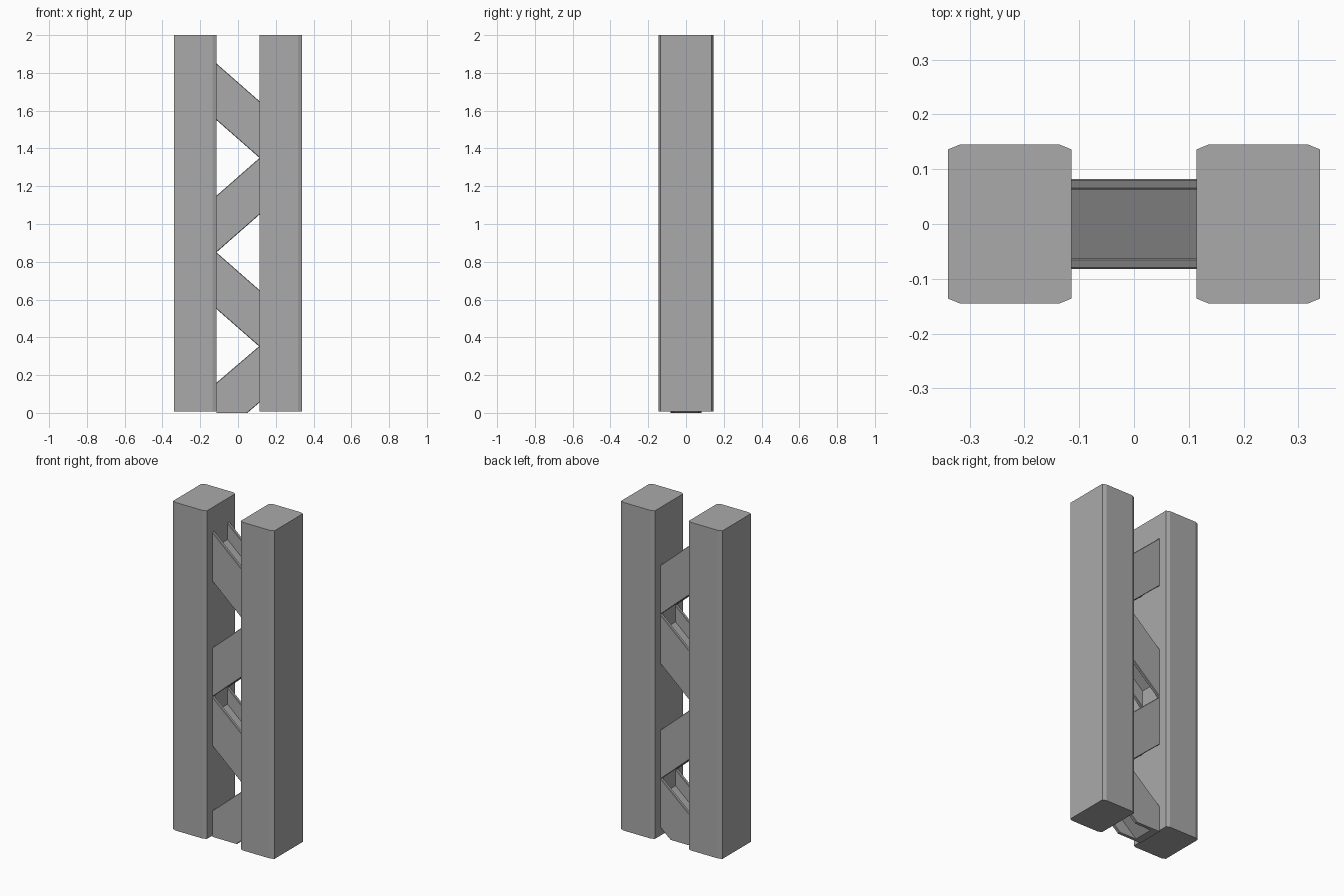
import bpy, bmesh

cube = bpy.data.objects.get("Cube")
if cube:
    bpy.data.objects.remove(cube)

steel = bpy.data.materials.new("grey steel")
steel.use_nodes = True
GREY = (0.4, 0.4, 0.4, 1)
steel.diffuse_color = GREY
steel.node_tree.nodes["Principled BSDF"].inputs["Base Color"].default_value = GREY

INNER, OUTER = 0.114, 0.34   # faces of the posts along x


def sweep(name, ring_a, ring_b, floor=None):
    """Solid between two matching outlines, optionally cut flat at a height."""
    bm = bmesh.new()
    a = [bm.verts.new(p) for p in ring_a]
    b = [bm.verts.new(p) for p in ring_b]
    n = len(a)
    bm.faces.new(a)
    bm.faces.new(b[::-1])
    for i in range(n):
        j = (i + 1) % n
        bm.faces.new((a[i], b[i], b[j], a[j]))
    if floor is not None:
        cut = bmesh.ops.bisect_plane(
            bm, geom=bm.verts[:] + bm.edges[:] + bm.faces[:],
            plane_co=(0, 0, floor), plane_no=(0, 0, -1), clear_outer=True)
        edges = [e for e in cut["geom_cut"] if isinstance(e, bmesh.types.BMEdge)]
        bmesh.ops.triangle_fill(bm, edges=edges, use_beauty=True)
    bmesh.ops.recalc_face_normals(bm, faces=bm.faces[:])
    mesh = bpy.data.meshes.new(name)
    bm.to_mesh(mesh)
    bm.free()
    mesh.materials.append(steel)
    obj = bpy.data.objects.new(name, mesh)
    bpy.context.collection.objects.link(obj)
    return obj


# Upright posts with chamfered corners
def post(name, side):
    w, d = (OUTER - INNER) / 2, 0.145
    cx, cy = 0.022, 0.009
    mid = side * (OUTER + INNER) / 2
    quarter = [(w, d - cy), (w - cx, d)]
    outline = (quarter + [(-x, y) for x, y in quarter[::-1]]
               + [(-x, -y) for x, y in quarter] + [(x, -y) for x, y in quarter[::-1]])
    sweep(name, [(mid + x, y, 0.008) for x, y in outline],
          [(mid + x, y, 2) for x, y in outline])


post("left_post", 1)
post("right_post", -1)

# H-section outline: two bevelled flanges joined by a web (y, upright offset)
quarter = [(0.0, 0.05), (0.063, 0.05), (0.063, 0.146), (0.066, 0.15),
           (0.079, 0.15), (0.082, 0.146)]
section = (quarter + [(y, -h) for y, h in quarter[::-1]]
           + [(-y, -h) for y, h in quarter[1:]]
           + [(-y, h) for y, h in quarter[:0:-1]])


# Zigzag braces, each a sheared H-beam between the posts
def brace(name, z_right, z_left, floor=None):
    sweep(name, [(-INNER, y, z_right + h) for y, h in section],
          [(INNER, y, z_left + h) for y, h in section], floor)


brace("top_brace", 1.7, 1.5)
brace("upper_brace", 1.0, 1.2)
brace("lower_brace", 0.7, 0.5)
brace("bottom_brace", 0.01, 0.205, floor=0)
